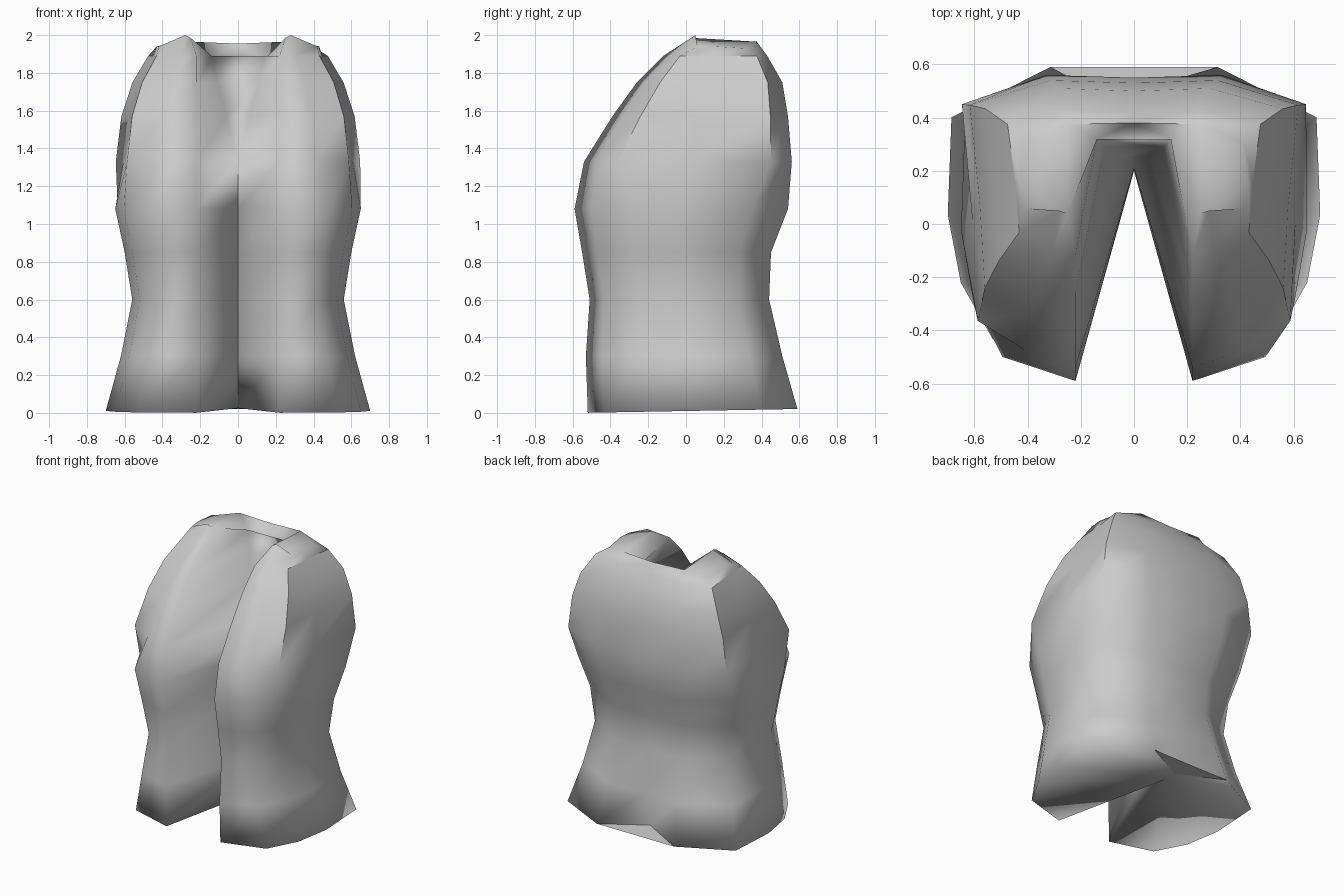
import bpy, bmesh

if "Cube" in bpy.data.objects:
    bpy.data.objects.remove(bpy.data.objects["Cube"])

# Levels: height, half width, front lip y, back y, notch depth y, notch half width
LEVELS = [
    (0.01, 0.70, -0.52, 0.59, 0.33, 0.00),
    (0.30, 0.62, -0.53, 0.51, 0.29, 0.00),
    (0.60, 0.56, -0.51, 0.44, 0.23, 0.00),
    (0.85, 0.60, -0.55, 0.45, 0.29, 0.00),
    (1.08, 0.65, -0.59, 0.54, 0.20, 0.00),
    (1.33, 0.66, -0.54, 0.56, 0.21, 0.00),
    (1.57, 0.63, -0.39, 0.54, 0.25, 0.06),
    (1.75, 0.57, -0.26, 0.51, 0.29, 0.11),
    (1.89, 0.485, -0.12, 0.43, 0.32, 0.14),
]
# Half cross-section from front corner to back: width share, depth share
WAIST = [(0.76, 0.08), (0.93, 0.27), (1.0, 0.5), (0.98, 0.83), (0.45, 1.0)]
ARMHOLE = [(0.62, 0.06), (0.89, 0.16), (0.92, 0.5), (0.98, 0.9), (0.5, 1.0)]
# Shoulder crest and collar
CREST = [(0.14, 0.32, 1.87), (0.25, 0.04, 1.985), (0.28, 0.05, 2.0), (0.42, 0.06, 1.94),
         (0.43, 0.15, 1.94), (0.41, 0.31, 1.93), (0.25, 0.375, 1.965), (0.0, 0.38, 1.955)]
FIRST_ARM = 5   # level where the armhole starts


def half_ring(k, z, w, f, b, notch, gap):
    section = WAIST if k < FIRST_ARM else ARMHOLE
    pts = [(gap, notch, z), (0.22, f, z)]
    pts += [(w * u, f + (b - f) * t, z) for u, t in section]
    pts.append((0.0, b - 0.01, z))
    return pts


rings = [half_ring(k, *lv) for k, lv in enumerate(LEVELS)] + [CREST]
rings[0] = [(x, y, 0.01 + 0.018 * y) for x, y, z in rings[0]]
rings[0][0] = (0.0, 0.33, 0.025)      # hem rises at the notch
rings[0][-1] = (0.0, 0.42, 0.03)      # and tucks in at the centre back

bm = bmesh.new()
halves = []
for side in (1, -1):
    grid = [[bm.verts.new((side * x, y, z)) for x, y, z in r] for r in rings]
    halves.append(grid)

    def face(*vs):
        bm.faces.new(vs if side == 1 else vs[::-1])

    # Walls
    for lo, hi in zip(grid, grid[1:]):
        for i in range(len(lo) - 1):
            face(lo[i], lo[i + 1], hi[i + 1], hi[i])
    # Hem cap
    for i in range(1, len(CREST) - 1):
        face(grid[0][0], grid[0][i + 1], grid[0][i])
    # Shoulder cap, then the dip beside the collar
    top = grid[-1]
    for i in range(2, 6):
        face(top[1], top[i], top[i + 1])
    face(top[0], top[1], top[6])
    face(top[0], top[6], top[7])
    # Crisp rim around the armhole
    for k in range(FIRST_ARM, len(LEVELS) - 1):
        for i in (3, 5):
            bm.edges.get((grid[k][i], grid[k + 1][i])).smooth = False
    for i in (3, 4):
        bm.edges.get((grid[len(LEVELS) - 1][i], grid[len(LEVELS) - 1][i + 1])).smooth = False

right, left = halves
# Back wall of the notch where it widens, and the collar piece behind it
for k in range(FIRST_ARM, len(rings) - 1):
    bm.faces.new((left[k][0], right[k][0], right[k + 1][0], left[k + 1][0]))
bm.faces.new((left[-1][0], right[-1][0], right[-1][-1]))
# Underside across the centre back
bm.faces.new((right[0][-2], right[0][-1], left[0][-2]))

bmesh.ops.remove_doubles(bm, verts=bm.verts, dist=0.0005)
bmesh.ops.dissolve_degenerate(bm, dist=0.0005, edges=bm.edges)
bmesh.ops.recalc_face_normals(bm, faces=bm.faces)

mesh = bpy.data.meshes.new("vest")
bm.to_mesh(mesh)
bm.free()
vest = bpy.data.objects.new("vest", mesh)
bpy.context.collection.objects.link(vest)

cloth = bpy.data.materials.new("light_grey_cloth")
cloth.diffuse_color = (0.6, 0.6, 0.6, 1)
cloth.use_nodes = True
cloth.node_tree.nodes["Principled BSDF"].inputs["Base Color"].default_value = cloth.diffuse_color
mesh.materials.append(cloth)

bpy.context.view_layer.objects.active = vest
vest.select_set(True)
bpy.ops.object.shade_smooth_by_angle(angle=1.9, keep_sharp_edges=True)
